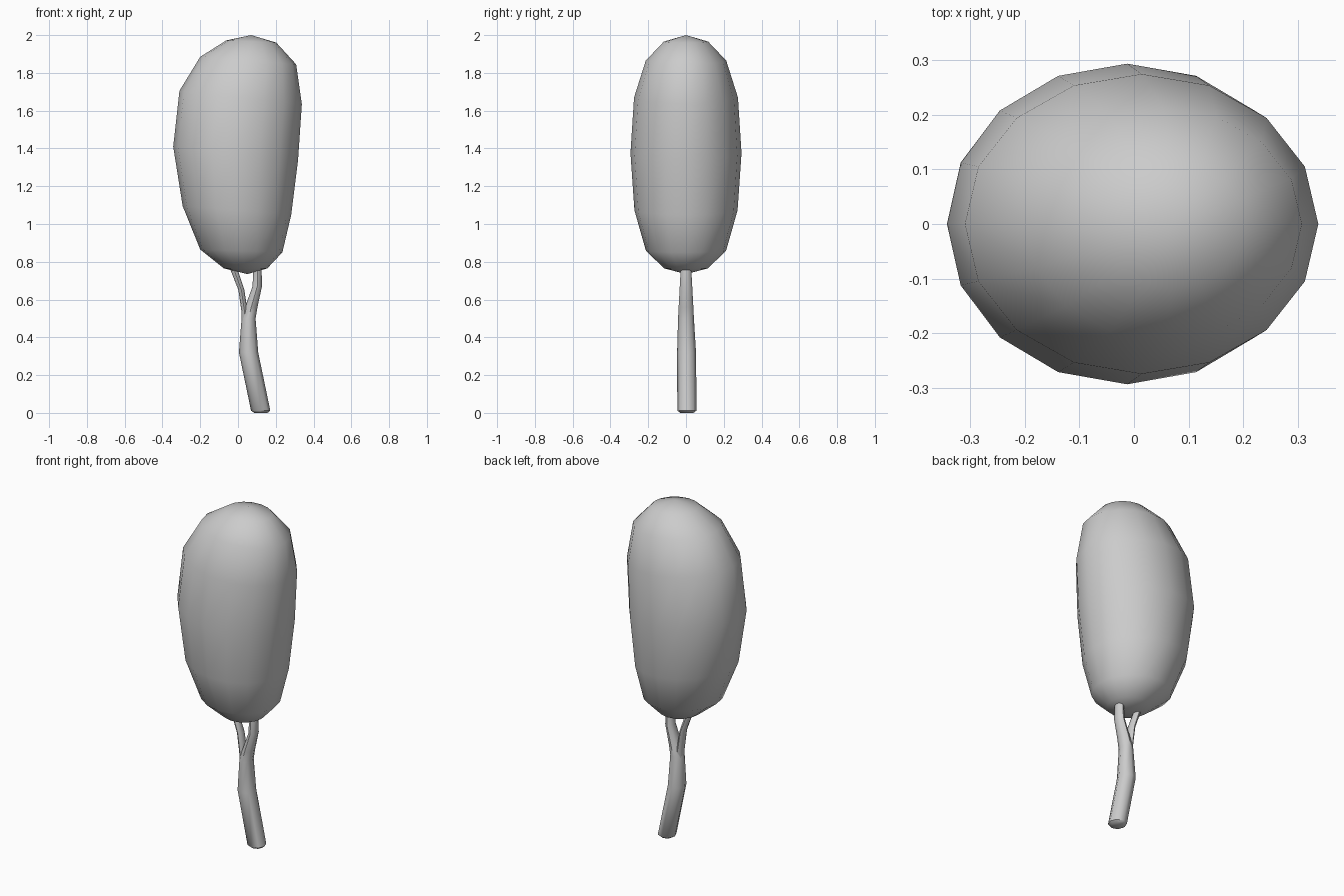
import bpy, bmesh, math

if "Cube" in bpy.data.objects:
    bpy.data.objects.remove(bpy.data.objects["Cube"])


def loft(name, rings, sides, start=None, end=None):
    """Skin a list of (left xz, right xz, y centre, y radius) rings, closing ends at poles or caps."""
    bm = bmesh.new()
    loops = []
    for (lx, lz), (rx, rz), cy, ry in rings:
        loop = []
        for k in range(sides):
            a = 2 * math.pi * k / sides
            c = math.cos(a)
            loop.append(bm.verts.new(((lx + rx) / 2 + c * (rx - lx) / 2,
                                      cy + ry * math.sin(a),
                                      (lz + rz) / 2 + c * (rz - lz) / 2)))
        loops.append(loop)
    for a, b in zip(loops, loops[1:]):
        for k in range(sides):
            n = (k + 1) % sides
            bm.faces.new((a[k], a[n], b[n], b[k]))
    for loop, pole in ((loops[0], start), (loops[-1], end)):
        if pole:
            p = bm.verts.new(pole)
            for k in range(sides):
                bm.faces.new((loop[k], loop[(k + 1) % sides], p))
        else:
            bm.faces.new(loop)
    bmesh.ops.recalc_face_normals(bm, faces=bm.faces)
    mesh = bpy.data.meshes.new(name)
    bm.to_mesh(mesh)
    bm.free()
    obj = bpy.data.objects.new(name, mesh)
    bpy.context.collection.objects.link(obj)
    bpy.ops.object.select_all(action='DESELECT')
    obj.select_set(True)
    bpy.context.view_layer.objects.active = obj
    bpy.ops.object.shade_smooth_by_angle(angle=math.radians(50))
    return obj


def limb(name, path):
    """Tapered octagonal tube through (x, y, z, x radius, y radius) points."""
    return loft(name, [((x - rx, z), (x + rx, z), y, ry) for x, y, z, rx, ry in path], 8)


# Leafy crown: a lopsided, tilted low-poly ellipsoid
loft("crown", [
    ((-0.075, 0.765), (0.155, 0.765), 0, 0.115),
    ((-0.200, 0.865), (0.235, 0.850), 0, 0.212),
    ((-0.293, 1.095), (0.282, 1.050), 0, 0.273),
    ((-0.343, 1.410), (0.318, 1.340), 0, 0.294),
    ((-0.310, 1.705), (0.338, 1.635), 0, 0.275),
    ((-0.200, 1.885), (0.308, 1.845), 0, 0.213),
    ((-0.062, 1.972), (0.203, 1.960), 0, 0.117),
], 16, start=(0.05, 0, 0.735), end=(0.07, 0, 2.0))

# Trunk, bending up into the right-hand branch
limb("trunk", [
    (0.121, 0.005, 0.000, 0.035, 0.035),
    (0.120, 0.005, 0.012, 0.051, 0.051),
    (0.056, 0.003, 0.320, 0.051, 0.050),
    (0.056, 0.000, 0.500, 0.037, 0.042),
    (0.070, 0.000, 0.560, 0.033, 0.039),
    (0.102, 0.000, 0.670, 0.025, 0.033),
    (0.103, 0.000, 0.760, 0.022, 0.028),
    (0.100, 0.000, 0.850, 0.020, 0.022),
])

# Thinner left-hand branch
limb("left_branch", [
    (0.046, 0.000, 0.430, 0.025, 0.025),
    (0.034, 0.000, 0.540, 0.016, 0.030),
    (0.018, 0.000, 0.650, 0.016, 0.027),
    (-0.018, 0.000, 0.750, 0.019, 0.022),
    (-0.050, 0.000, 0.840, 0.018, 0.020),
])
